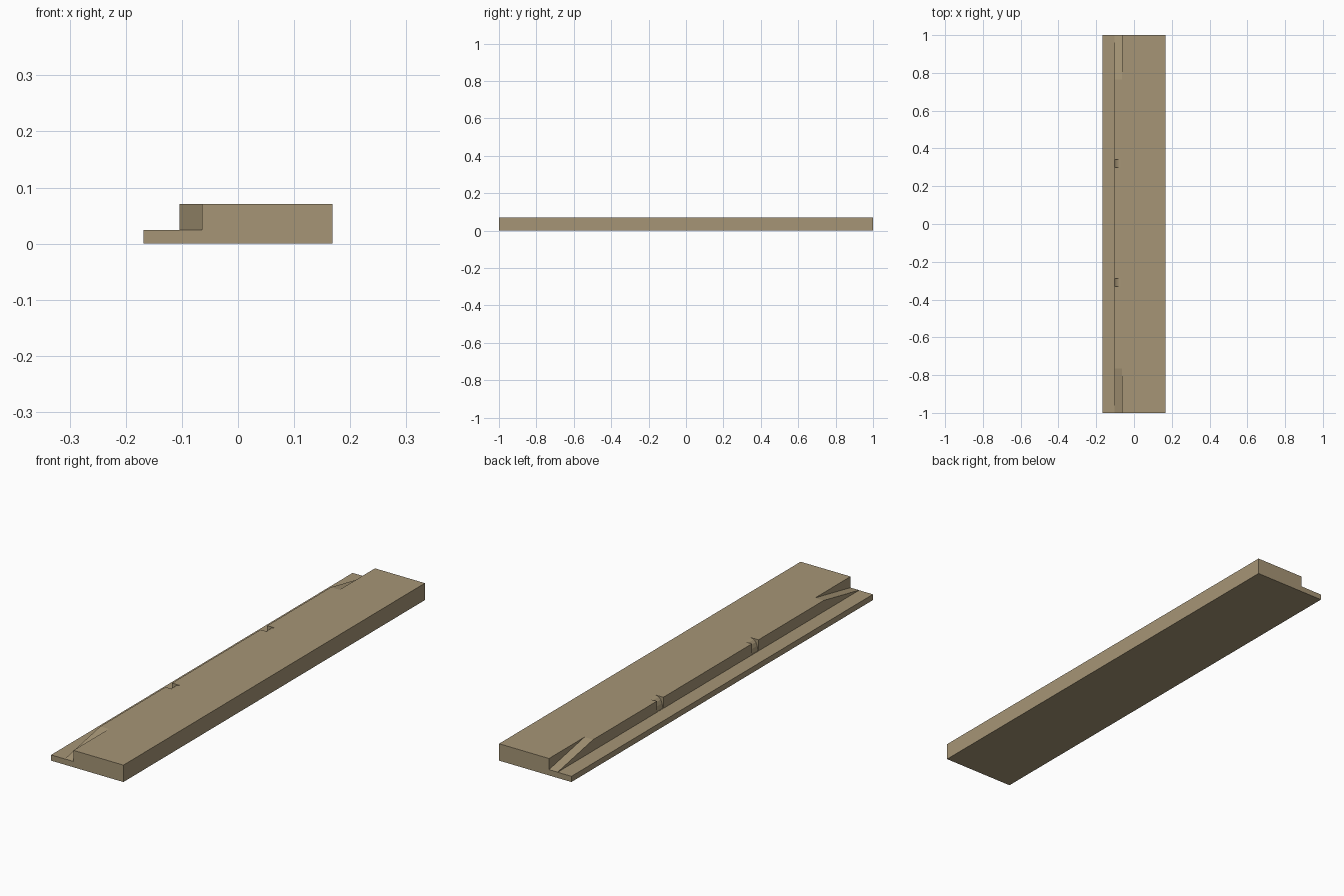
import bpy, bmesh
from mathutils import Vector

if "Cube" in bpy.data.objects:
    bpy.data.objects.remove(bpy.data.objects["Cube"])

W, H, LOW = 0.168, 0.071, 0.024      # half width, top height, gutter height
CURB_OUT, CURB_IN = -0.104, -0.064   # outer and inner curb lines


def prism(name, profile, offset):
    """Extrude a closed 3D profile along an offset vector."""
    bm = bmesh.new()
    face = bm.faces.new([bm.verts.new(p) for p in profile])
    ext = bmesh.ops.extrude_face_region(bm, geom=[face])
    verts = [g for g in ext["geom"] if isinstance(g, bmesh.types.BMVert)]
    bmesh.ops.translate(bm, verts=verts, vec=Vector(offset))
    bmesh.ops.recalc_face_normals(bm, faces=bm.faces)
    mesh = bpy.data.meshes.new(name)
    bm.to_mesh(mesh)
    bm.free()
    obj = bpy.data.objects.new(name, mesh)
    bpy.context.collection.objects.link(obj)
    return obj


# Pavement slab with raised walkway, curb and low gutter
section = [(-W, 0), (W, 0), (W, H), (CURB_OUT, H), (CURB_OUT, LOW), (-W, LOW)]
pavement = prism("pavement", [(x, -1, z) for x, z in section], (0, 2, 0))

cutters = []
# Ramps lowering the curb to the gutter at both ends
for s in (-1, 1):
    ramp = [(CURB_IN, s * 0.765, H), (CURB_IN, s * 1.002, LOW),
            (CURB_IN, s * 1.1, LOW), (CURB_IN, s * 1.1, 0.15),
            (CURB_IN, s * 0.765, 0.15)]
    cutters.append(prism("ramp_cutter", ramp, (-0.06, 0, 0)))

# Rounded drain notches through the curb
scoop = [(-0.070, H), (-0.083, 0.067), (-0.092, 0.058), (-0.098, 0.044),
         (-0.102, LOW + 0.001), (-0.13, LOW + 0.001), (-0.13, 0.1), (-0.070, 0.1)]
for y in (-0.332, 0.299):
    cutters.append(prism("notch_cutter", [(x, y, z) for x, z in scoop], (0, 0.043, 0)))

for c in cutters:
    c.hide_render = True
    c.hide_set(True)
    mod = pavement.modifiers.new("cut", "BOOLEAN")
    mod.operation = "DIFFERENCE"
    mod.solver = "EXACT"
    mod.object = c

# Sandy stone colour
mat = bpy.data.materials.new("stone")
mat.diffuse_color = (0.38, 0.30, 0.18, 1)
mat.use_nodes = True
mat.node_tree.nodes["Principled BSDF"].inputs["Base Color"].default_value = mat.diffuse_color
pavement.data.materials.append(mat)
